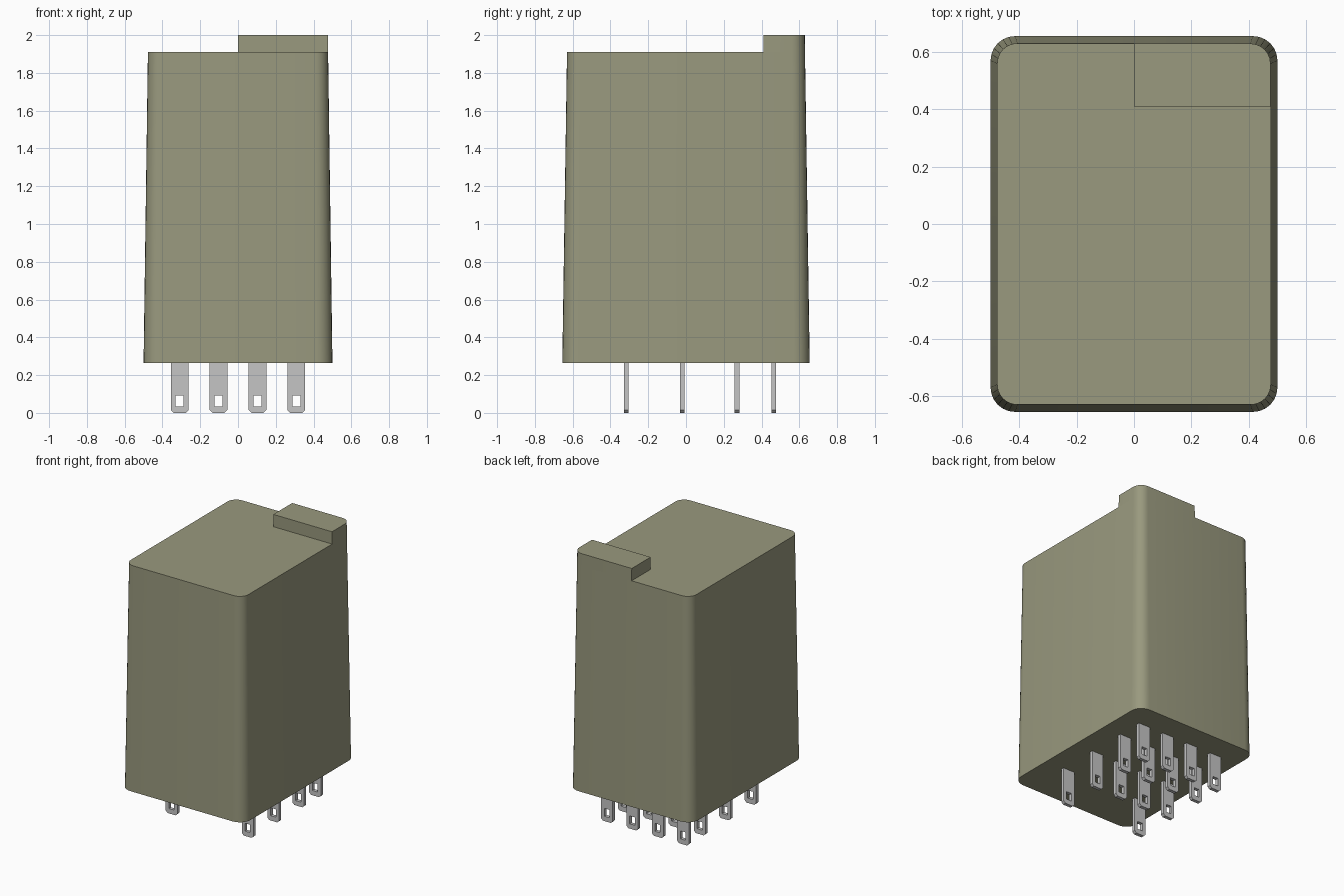
import bpy, bmesh, math

if "Cube" in bpy.data.objects:
    bpy.data.objects.remove(bpy.data.objects["Cube"], do_unlink=True)


def material(name, rgb):
    m = bpy.data.materials.new(name)
    m.use_nodes = True
    m.diffuse_color = (*rgb, 1)
    m.node_tree.nodes["Principled BSDF"].inputs["Base Color"].default_value = (*rgb, 1)
    return m


olive = material("olive plastic", (0.32, 0.32, 0.21))
metal = material("pin metal", (0.56, 0.56, 0.56))


def add_object(name, bm, mat):
    bmesh.ops.recalc_face_normals(bm, faces=bm.faces)
    mesh = bpy.data.meshes.new(name)
    bm.to_mesh(mesh)
    bm.free()
    mesh.materials.append(mat)
    obj = bpy.data.objects.new(name, mesh)
    bpy.context.collection.objects.link(obj)
    return obj


def smooth(obj):
    bpy.ops.object.select_all(action='DESELECT')
    obj.select_set(True)
    bpy.context.view_layer.objects.active = obj
    bpy.ops.object.shade_smooth_by_angle(angle=math.radians(30))


def arc(cx, cy, r, start, steps=6):
    """Quarter circle of points, counterclockwise from the start angle."""
    return [(cx + r * math.cos(math.radians(start + 90 * i / steps)),
             cy + r * math.sin(math.radians(start + 90 * i / steps)))
            for i in range(steps + 1)]


def rounded_rect(hx, hy, r):
    return [p for sx, sy, a in ((1, 1, 0), (-1, 1, 90), (-1, -1, 180), (1, -1, 270))
            for p in arc(sx * (hx - r), sy * (hy - r), r, a)]


def loft(lower, z0, upper, z1, bottom=True):
    bm = bmesh.new()
    a = [bm.verts.new((x, y, z0)) for x, y in lower]
    b = [bm.verts.new((x, y, z1)) for x, y in upper]
    n = len(a)
    for i in range(n):
        j = (i + 1) % n
        bm.faces.new((a[i], a[j], b[j], b[i]))
    bm.faces.new(b)
    if bottom:
        bm.faces.new(a[::-1])
    return bm


# Tapered case
CASE_Z, TOP_Z = 0.265, 1.91
smooth(add_object("case", loft(rounded_rect(0.50, 0.655, 0.085), CASE_Z,
                               rounded_rect(0.477, 0.63, 0.07), TOP_Z), olive))


# Raised key on the back left corner of the top, flush with the case walls
def key_outline(hx, hy):
    return [(0, 0.41), (hx, 0.41)] + arc(hx - 0.07, hy - 0.07, 0.07, 0) + [(0, hy)]


smooth(add_object("top_key", loft(key_outline(0.477, 0.63), TOP_Z,
                                  key_outline(0.476, 0.629), 2.0, False), olive))


# Flat pins with chamfered tips and a rectangular eyelet
HALF_W, THICK, CUT = 0.047, 0.025, 0.015
HOLE_W, HOLE_Z0, HOLE_Z1 = 0.021, 0.035, 0.093


def pin(name, px, py):
    bm = bmesh.new()
    xs = (-HALF_W, -HOLE_W, HOLE_W, HALF_W)
    zs = (0, HOLE_Z0, HOLE_Z1, CASE_Z + 0.005)
    grid = {}
    for i, x in enumerate(xs):
        for k, z in enumerate(zs):
            if k == 0 and i in (0, 3):
                continue
            grid[i, k] = bm.verts.new((px + x, py - THICK / 2, z))
    # Chamfered lower corners
    side = {i: bm.verts.new((px + s * HALF_W, py - THICK / 2, CUT)) for i, s in ((0, -1), (3, 1))}
    tip = {i: bm.verts.new((px + s * (HALF_W - CUT), py - THICK / 2, 0)) for i, s in ((0, -1), (3, 1))}
    for i in range(3):
        for k in range(3):
            if (i, k) == (1, 1):
                continue
            if k == 0 and i == 0:
                loop = [side[0], tip[0], grid[1, 0], grid[1, 1], grid[0, 1]]
            elif k == 0 and i == 2:
                loop = [grid[2, 0], tip[3], side[3], grid[3, 1], grid[2, 1]]
            else:
                loop = [grid[i, k], grid[i + 1, k], grid[i + 1, k + 1], grid[i, k + 1]]
            bm.faces.new(loop)
    geo = bmesh.ops.extrude_face_region(bm, geom=bm.faces[:], use_keep_orig=True)
    moved = [v for v in geo["geom"] if isinstance(v, bmesh.types.BMVert)]
    bmesh.ops.translate(bm, verts=moved, vec=(0, THICK, 0))
    add_object(name, bm, metal)


COLUMNS = (-0.309, -0.103, 0.103, 0.309)
rows = {"normally_closed": (0.464, COLUMNS), "normally_open": (0.27, COLUMNS),
        "common": (-0.02, COLUMNS), "coil": (-0.317, (COLUMNS[0], COLUMNS[3]))}
for label, (y, columns) in rows.items():
    for n, x in enumerate(columns, 1):
        pin(f"{label}_pin_{n}", x, y)
